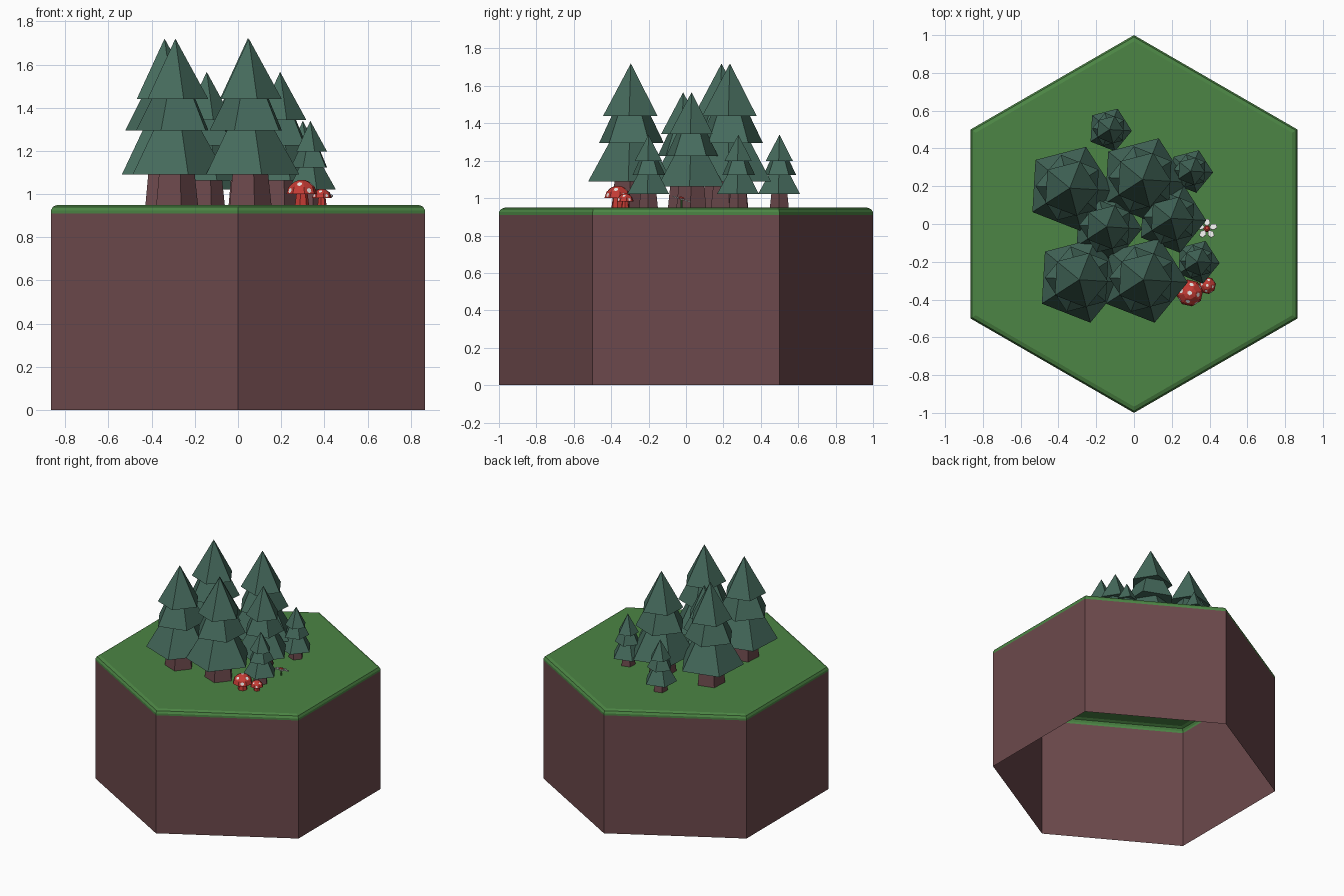
import bpy, bmesh, math
from mathutils import Vector, Matrix

if "Cube" in bpy.data.objects:
    bpy.data.objects.remove(bpy.data.objects["Cube"])


def material(name, r, g, b):
    m = bpy.data.materials.new(name)
    m.diffuse_color = (r, g, b, 1)
    m.use_nodes = True
    m.node_tree.nodes["Principled BSDF"].inputs["Base Color"].default_value = m.diffuse_color
    return m


EARTH = material("earth brown", 0.150, 0.066, 0.072)
GRASS = material("grass green", 0.072, 0.235, 0.058)
PINE = material("pine green", 0.060, 0.145, 0.108)
RED = material("mushroom red", 0.56, 0.045, 0.035)
WHITE = material("white", 0.80, 0.80, 0.78)


def add_rings(bm, sides, rings, origin=(0, 0, 0), bottom=True, top=True):
    """Stack of (radius, z, rotation) rings; radius 0 makes a tip."""
    o = Vector(origin)
    prev = None
    faces = []
    for i, (r, z, rot) in enumerate(rings):
        if r == 0:
            cur = [bm.verts.new(o + Vector((0, 0, z)))]
        else:
            cur = []
            for k in range(sides):
                a = math.radians(rot) + math.tau * k / sides
                cur.append(bm.verts.new(o + Vector((r * math.cos(a), r * math.sin(a), z))))
        if prev is None:
            if bottom:
                bm.faces.new(cur[::-1])
        else:
            for k in range(sides):
                j = (k + 1) % sides
                if len(cur) == 1:
                    faces.append(bm.faces.new((prev[k], prev[j], cur[0])))
                else:
                    faces.append(bm.faces.new((prev[k], prev[j], cur[j], cur[k])))
        prev = cur
    if top and len(prev) > 1:
        bm.faces.new(prev)
    return faces


def finish(bm, name, mat):
    me = bpy.data.meshes.new(name)
    bm.normal_update()
    bm.to_mesh(me)
    bm.free()
    me.materials.append(mat)
    ob = bpy.data.objects.new(name, me)
    bpy.context.collection.objects.link(ob)
    return ob


# Hexagonal tile: open earth walls and a rounded grass lid
GROUND = 0.95
bm = bmesh.new()
add_rings(bm, 6, [(1, 0, 30), (1, 0.91, 30)], bottom=False, top=False)
finish(bm, "earth_walls", EARTH)
bm = bmesh.new()
add_rings(bm, 6, [(1, 0.91, 30), (1, 0.925, 30), (0.99, 0.941, 30), (0.967, GROUND, 30)],
          bottom=False)
finish(bm, "grass_top", GRASS)

# Pine trees: five-sided trunk and three tiers, alternate tiers turned half a side
TURN = -3.4
TIERS = [(0.235, 0.14, 0.12, 0.345, TURN),
         (0.182, 0.345, 0.11, 0.49, TURN + 36),
         (0.153, 0.49, 0, 0.77, TURN)]


def tree(index, x, y, s):
    pos = (x, y, GROUND)
    bm = bmesh.new()
    add_rings(bm, 5, [(0.105 * s, 0, TURN), (0.088 * s, 0.16 * s, TURN)], pos, bottom=False)
    finish(bm, f"trunk_{index}", EARTH)
    bm = bmesh.new()
    for r0, z0, r1, z1, rot in TIERS:
        add_rings(bm, 5, [(r0 * s, z0 * s, rot), (r1 * s, z1 * s, rot)], pos)
    finish(bm, f"foliage_{index}", PINE)


for i, t in enumerate([(-0.34, 0.19, 1), (-0.29, -0.295, 1), (0.045, 0.235, 1), (0.05, -0.295, 1),
                       (-0.145, -0.015, 0.8), (0.195, 0.03, 0.8),
                       (-0.13, 0.5, 0.505), (0.30, 0.28, 0.505), (0.335, -0.2, 0.505)], 1):
    tree(i, *t)


# Mushrooms: stem, low-poly cap and white spots laid on some cap faces
def mushroom(index, x, y, s):
    pos = (x, y, GROUND)
    bm = bmesh.new()
    add_rings(bm, 7, [(0.034 * s, 0, 0), (0.027 * s, 0.055 * s, 0)], pos, bottom=False)
    finish(bm, f"mushroom_stem_{index}", RED)
    bm = bmesh.new()
    add_rings(bm, 8, [(0.072 * s, 0.05 * s, 10), (0.062 * s, 0.082 * s, 10),
                      (0.034 * s, 0.108 * s, 10), (0.014 * s, 0.115 * s, 10)], pos)
    bm.normal_update()
    spots = bmesh.new()
    for k, f in enumerate(bm.faces):
        n = f.normal
        # alternate faces on the middle band, every other one on the rim, and the top
        mid = 0.3 < n.z < 0.9 and k % 2 == 0
        rim = 0 < n.z <= 0.5 and k % 2 == 1
        if mid or rim or n.z > 0.99:
            c = f.calc_center_median() + n * 0.002
            m = Matrix.Translation(c) @ n.to_track_quat('Z', 'Y').to_matrix().to_4x4()
            bmesh.ops.create_circle(spots, cap_ends=True, segments=6,
                                    radius=0.0125 * s, matrix=m)
    finish(bm, f"mushroom_cap_{index}", RED)
    finish(spots, f"cap_spots_{index}", WHITE)


mushroom(1, 0.295, -0.365, 1)
mushroom(2, 0.388, -0.325, 0.64)

# Flower: thin stem, five tilted petals and a red centre
FX, FY = 0.386, -0.025
bm = bmesh.new()
add_rings(bm, 4, [(0.005, 0, 0), (0.005, 0.042, 0)], (FX, FY, GROUND))
finish(bm, "flower_stem", GRASS)
tilt = Matrix.Translation((FX, FY, 0.995)) @ Matrix.Rotation(math.radians(-18), 4, 'X')
bm = bmesh.new()
for k in range(5):
    m = tilt @ Matrix.Rotation(math.tau * k / 5 + 0.3, 4, 'Z')
    shape = [(0.008, 0), (0.032, -0.017), (0.054, -0.01), (0.054, 0.01), (0.032, 0.017)]
    lower = [bm.verts.new(m @ Vector((x, y, -0.003))) for x, y in shape]
    upper = [bm.verts.new(m @ Vector((x, y, 0.003))) for x, y in shape]
    bm.faces.new(lower[::-1])
    bm.faces.new(upper)
    for a in range(5):
        b = (a + 1) % 5
        bm.faces.new((lower[a], lower[b], upper[b], upper[a]))
finish(bm, "flower_petals", WHITE)
bm = bmesh.new()
add_rings(bm, 6, [(0.018, -0.004, 0), (0.018, 0.006, 0), (0.009, 0.013, 0)])
bmesh.ops.transform(bm, matrix=tilt, verts=bm.verts)
finish(bm, "flower_centre", RED)
